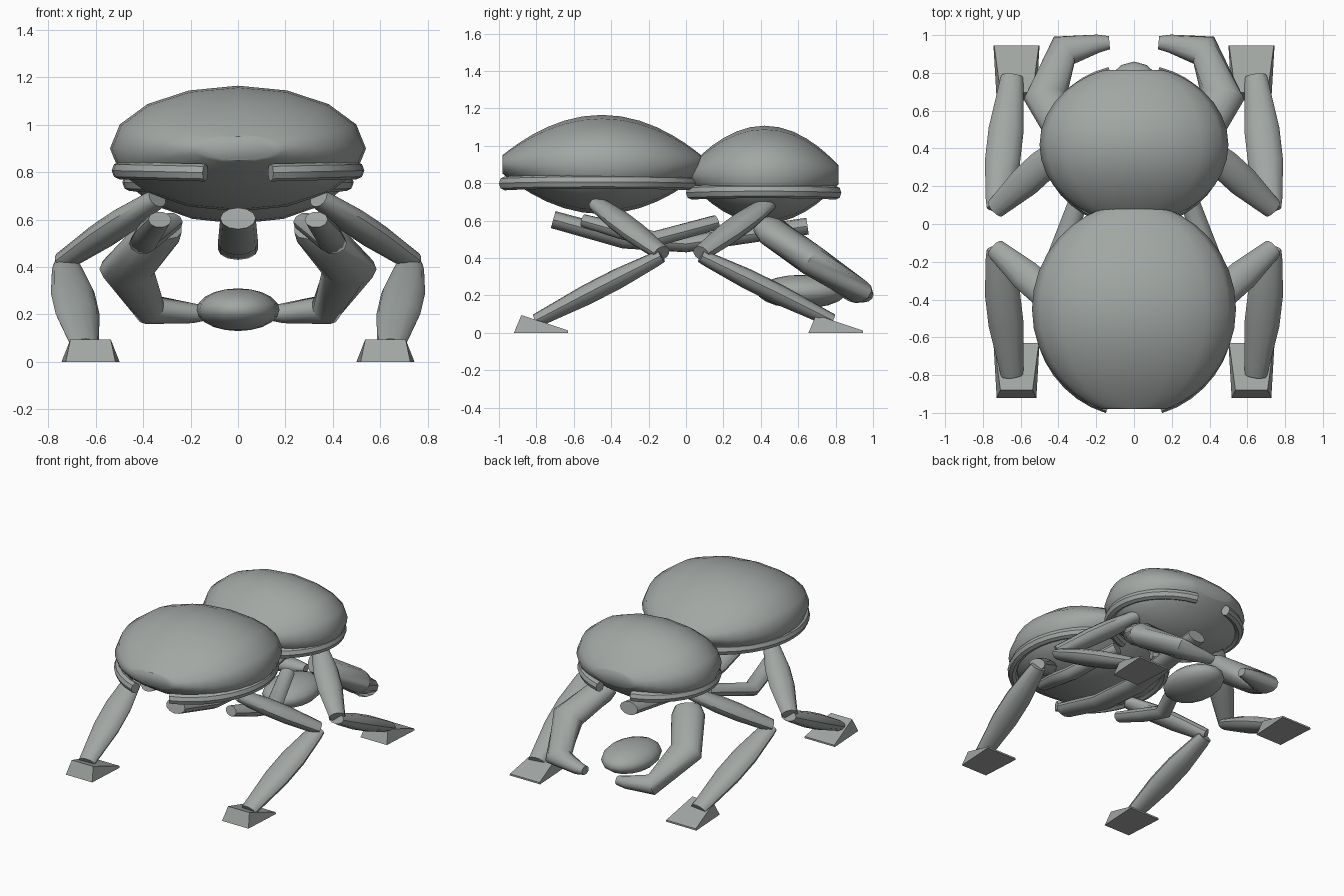
import bpy, bmesh, math
from mathutils import Vector

if "Cube" in bpy.data.objects:
    bpy.data.objects.remove(bpy.data.objects["Cube"])

grey = bpy.data.materials.new("warm_grey")
grey.diffuse_color = (0.36, 0.385, 0.37, 1)
grey.use_nodes = True
grey.node_tree.nodes["Principled BSDF"].inputs["Base Color"].default_value = grey.diffuse_color


def finish(bm, name, angle=40):
    bmesh.ops.recalc_face_normals(bm, faces=bm.faces)
    me = bpy.data.meshes.new(name)
    bm.to_mesh(me)
    bm.free()
    ob = bpy.data.objects.new(name, me)
    bpy.context.collection.objects.link(ob)
    me.materials.append(grey)
    if angle:
        bpy.ops.object.select_all(action='DESELECT')
        ob.select_set(True)
        bpy.context.view_layer.objects.active = ob
        bpy.ops.object.shade_smooth_by_angle(angle=math.radians(angle))
    return ob


def loft(name, rings, angle=40):
    """Skin a list of closed rings and cap both ends."""
    bm = bmesh.new()
    vs = [[bm.verts.new(p) for p in r] for r in rings]
    n = len(vs[0])
    for a, b in zip(vs, vs[1:]):
        for i in range(n):
            j = (i + 1) % n
            bm.faces.new((a[i], a[j], b[j], b[i]))
    bm.faces.new(vs[0])
    bm.faces.new(vs[-1])
    return finish(bm, name, angle)


def limb(name, stations, sides=12, sx=1):
    """Oval tube; each station is x, y, z, half width, half height."""
    pts = [Vector((s[0] * sx, s[1], s[2])) for s in stations]
    rings = []
    for k, p in enumerate(pts):
        t = Vector()
        if k > 0:
            t += (p - pts[k - 1]).normalized()
        if k < len(pts) - 1:
            t += (pts[k + 1] - p).normalized()
        t.normalize()
        side = t.cross(Vector((0, 0, 1))).normalized()
        up = side.cross(t)
        a, b = stations[k][3:]
        rings.append([p + side * a * math.cos(u) + up * b * math.sin(u)
                      for u in (2 * math.pi * i / sides for i in range(sides))])
    return loft(name, rings)


def shell(name, cy, cz, rx, ry, rz):
    """Lens-like body, oval sections stacked along y."""
    rings = []
    for k in range(17):
        t = -math.cos(math.pi * k / 16)
        w = rx * math.sqrt(1 - (0.95 * t) ** 2)
        h = rz - (rz - 0.05) * t * t
        rings.append([(w * math.cos(u), cy + ry * t, cz + h * math.sin(u))
                      for u in (2 * math.pi * i / 16 for i in range(16))])
    loft(name, rings, 50)


def rim(name, cy, cz, rx, ry, sx):
    """Half-round bumper strip along one side of a shell."""
    gap = math.radians(16)
    st = []
    for k in range(17):
        u = gap + (math.pi - 2 * gap) * k / 16
        st.append((rx * math.sin(u), cy - ry * math.cos(u),
                   cz + 0.012 * math.sin(u), 0.033, 0.037))
    limb(name, st, 8, sx)


def taper(a, b, end, mid):
    """Stations of a segment swelling in the middle."""
    a, b = Vector(a), Vector(b)
    out = []
    for f, m in ((0, 0), (0.06, 0.25), (0.35, 0.95), (0.6, 0.95), (1, 0.1)):
        p = a.lerp(b, f)
        out.append((*p, end[0] + (mid[0] - end[0]) * m, end[1] + (mid[1] - end[1]) * m))
    return out


def foot(name, x, y):
    """Wedge, steep at one end and sloping down to the other."""
    prof = [(-0.145, 0.10, 0, 0.10), (-0.105, 0.085, 0.095, 0.105),
            (0.145, 0.12, 0.012, 0.122)]
    bm = bmesh.new()
    low = [(-0.145, 0.105, 0), (0.145, 0.122, 0)]
    high = [(-0.105, 0.085, 0.095), (0.145, 0.118, 0.012)]
    q = []
    for (yy, w, z) in (low[0], low[1], high[1], high[0]):
        q.append([bm.verts.new((x + s * w, y + yy, z)) for s in (-1, 1)])
    for i in range(4):
        j = (i + 1) % 4
        bm.faces.new((q[i][0], q[i][1], q[j][1], q[j][0]))
    for s in (0, 1):
        bm.faces.new([v[s] for v in q])
    finish(bm, name, 0)


# Main bodies
shell("large_shell", -0.45, 0.90, 0.54, 0.53, 0.265)
shell("small_shell", 0.42, 0.845, 0.50, 0.395, 0.262)

# Hanging pod between the claws
bm = bmesh.new()
bmesh.ops.create_uvsphere(bm, u_segments=16, v_segments=10, radius=1)
for v in bm.verts:
    v.co = (v.co.x * 0.175, 0.62 + v.co.y * 0.24, 0.22 + v.co.z * 0.09)
finish(bm, "hanging_pod", 50)

# Central keel rod under both bodies
limb("keel_rod", [(0, -0.71, 0.605, 0.075, 0.047), (0, -0.33, 0.50, 0.085, 0.05),
                  (0, 0.0, 0.475, 0.085, 0.045), (0, 0.65, 0.57, 0.07, 0.045)])

for sx, side in ((-1, "left"), (1, "right")):
    # Bumper strips
    rim(f"large_rim_{side}", -0.47, 0.795, 0.50, 0.52, sx)
    rim(f"small_rim_{side}", 0.415, 0.745, 0.455, 0.40, sx)

    # Bent side rods
    limb(f"side_rod_{side}", [(0.33, -0.55, 0.60, 0.05, 0.035),
                              (0.375, -0.35, 0.545, 0.06, 0.045),
                              (0.40, -0.17, 0.50, 0.06, 0.045),
                              (0.28, 0.16, 0.59, 0.05, 0.04)], 10, sx)

    # Grasping claws
    limb(f"claw_{side}", [(0.31, 0.42, 0.57, 0.09, 0.06),
                          (0.34, 0.46, 0.54, 0.11, 0.08),
                          (0.47, 0.67, 0.39, 0.115, 0.085),
                          (0.37, 0.92, 0.22, 0.09, 0.065),
                          (0.19, 0.955, 0.205, 0.048, 0.042),
                          (0.13, 0.96, 0.205, 0.035, 0.03)], 12, sx)

    # Legs and feet, front and back
    for end, hip, knee, ankle in (("front", -0.48, -0.13, -0.80),
                                  ("back", 0.44, 0.08, 0.78)):
        limb(f"{end}_upper_leg_{side}",
             taper((0.34, hip, 0.69), (0.735, knee, 0.425), (0.05, 0.04), (0.085, 0.055)), 12, sx)
        limb(f"{end}_lower_leg_{side}",
             taper((0.725, knee, 0.41), (0.645, ankle, 0.065), (0.055, 0.035), (0.095, 0.055)), 12, sx)
        foot(f"{end}_foot_{side}", sx * 0.622, -0.775 if end == "front" else 0.80)
